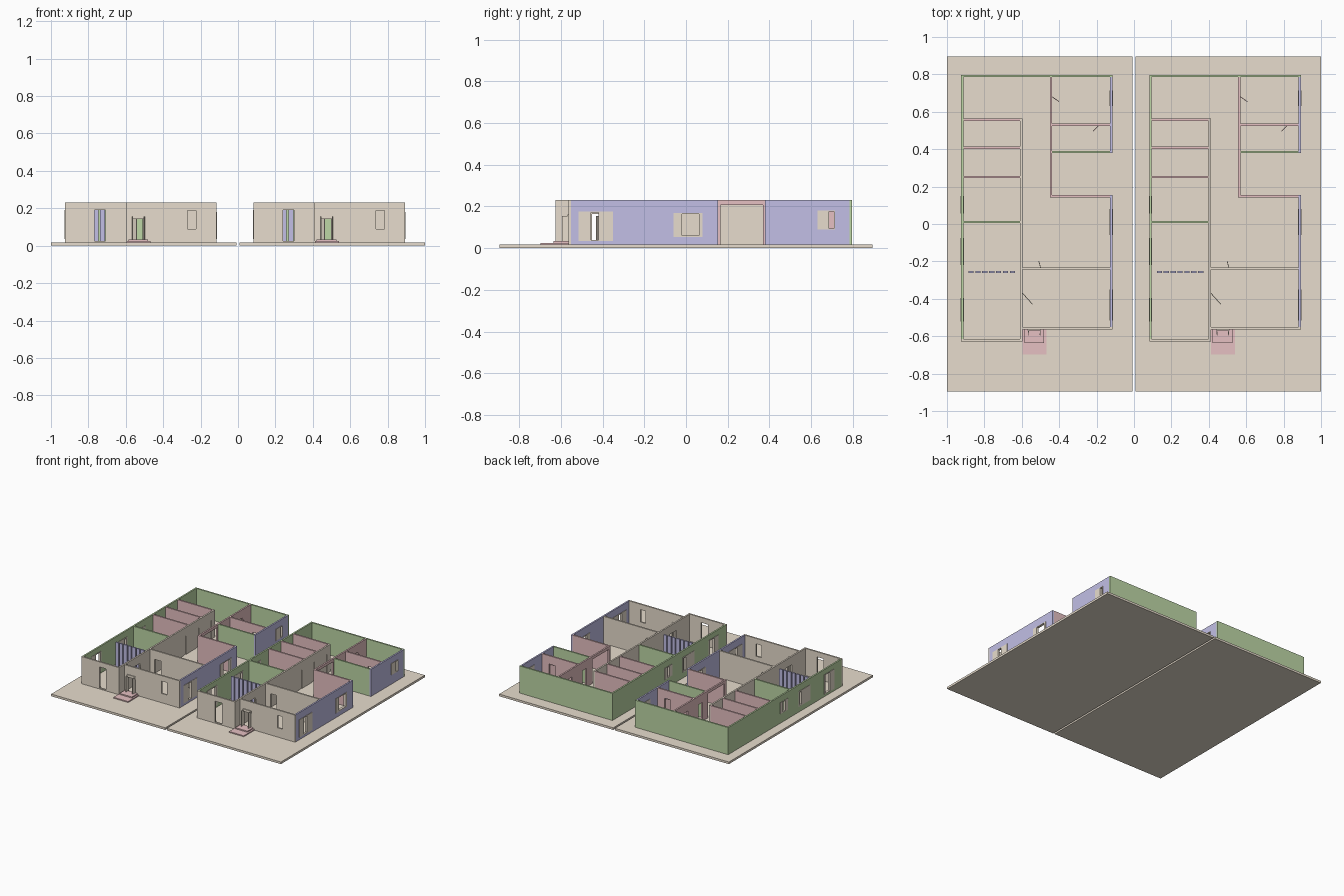
import bpy, bmesh, math

if "Cube" in bpy.data.objects:
    bpy.data.objects.remove(bpy.data.objects["Cube"])

BASE, TOP = 0.017, 0.23      # slab top and wall top
T = 0.0125                   # wall thickness
OFFSET = 1.007               # distance between the two houses


def material(name, col):
    m = bpy.data.materials.new(name)
    m.diffuse_color = (*col, 1)
    m.use_nodes = True
    m.node_tree.nodes["Principled BSDF"].inputs["Base Color"].default_value = m.diffuse_color
    return m


TAN = material("warm_tan", (0.80, 0.72, 0.61))
BLUE = material("soft_lilac", (0.54, 0.52, 0.79))
GREEN = material("sage_green", (0.51, 0.68, 0.38))
PINK = material("dusty_pink", (0.79, 0.53, 0.54))


def place(name, bm, mat):
    """Finish a mesh and put it in both houses."""
    bmesh.ops.recalc_face_normals(bm, faces=bm.faces)
    me = bpy.data.meshes.new(name)
    bm.to_mesh(me)
    bm.free()
    me.materials.append(mat)
    for side, dx in (("left", 0), ("right", OFFSET)):
        ob = bpy.data.objects.new(f"{name}_{side}_house", me)
        ob.location.x = dx
        bpy.context.collection.objects.link(ob)


def add_box(bm, x0, x1, y0, y1, z0, z1):
    vs = bmesh.ops.create_cube(bm, size=1)["verts"]
    for v in vs:
        v.co = (x1 if v.co.x > 0 else x0, y1 if v.co.y > 0 else y0, z1 if v.co.z > 0 else z0)


def box(name, mat, *dims):
    bm = bmesh.new()
    add_box(bm, *dims)
    place(name, bm, mat)


def wall(name, mat, axis, pos, a, b, holes=(), z_range=(BASE, TOP), thick=T):
    """Wall along an axis, centred on pos, with openings (u0, u1, z0, z1)."""
    us = sorted({a, b, *[h[0] for h in holes], *[h[1] for h in holes]})
    zs = sorted({*z_range, *[h[2] for h in holes], *[h[3] for h in holes]})

    def solid(i, j):
        if not (0 <= i < len(us) - 1 and 0 <= j < len(zs) - 1):
            return False
        u, z = (us[i] + us[i + 1]) / 2, (zs[j] + zs[j + 1]) / 2
        return not any(h[0] < u < h[1] and h[2] < z < h[3] for h in holes)

    bm = bmesh.new()

    def quad(*pts):
        bm.faces.new([bm.verts.new((u, pos + d, z) if axis == "x" else (pos + d, u, z))
                      for u, d, z in pts])

    n, f = -thick / 2, thick / 2
    for i in range(len(us) - 1):
        for j in range(len(zs) - 1):
            if not solid(i, j):
                continue
            u0, u1, z0, z1 = us[i], us[i + 1], zs[j], zs[j + 1]
            for d in (n, f):
                quad((u0, d, z0), (u1, d, z0), (u1, d, z1), (u0, d, z1))
            for u, k in ((u0, i - 1), (u1, i + 1)):
                if not solid(k, j):
                    quad((u, n, z0), (u, f, z0), (u, f, z1), (u, n, z1))
            for z, k in ((z0, j - 1), (z1, j + 1)):
                if not solid(i, k):
                    quad((u0, n, z), (u1, n, z), (u1, f, z), (u0, f, z))
    bmesh.ops.remove_doubles(bm, verts=bm.verts, dist=1e-5)
    bmesh.ops.dissolve_limit(bm, angle_limit=0.01, verts=bm.verts, edges=bm.edges)
    place(name, bm, mat)


def window(name, x, hole, gap):
    """Tan window panel filling a side-wall hole, with one open pane."""
    wall(name, TAN, "y", x, hole[0], hole[1], [gap], hole[2:], 0.018)


def leaf(name, mat, x, y, length, angle, top=0.155):
    """Open door leaf hinged at x, y."""
    bm = bmesh.new()
    add_box(bm, 0, length, -0.002, 0.002, BASE, top)
    c, s = math.cos(math.radians(angle)), math.sin(math.radians(angle))
    for v in bm.verts:
        v.co.x, v.co.y = x + v.co.x * c - v.co.y * s, y + v.co.x * s + v.co.y * c
    place(name, bm, mat)


# Ground slab
box("ground_slab", TAN, -1, -0.007, -0.895, 0.895, 0, BASE)

# Outer walls
L, R, M, K = -0.919, -0.121, -0.602, -0.444     # wall lines in x
left_windows = [(0.055, 0.15, 0.09, 0.18), (-0.22, -0.075, 0.06, 0.18), (-0.52, -0.395, 0.035, 0.19)]
left_gaps = [(0.09, 0.12, 0.095, 0.175), (-0.11, -0.085, 0.07, 0.17), (-0.465, -0.41, 0.04, 0.185)]
right_windows = [(-0.515, -0.35, 0.035, 0.175), (-0.06, 0.08, 0.053, 0.168), (0.63, 0.715, 0.09, 0.18)]
right_gaps = [(-0.455, -0.42, 0.04, 0.17), (-0.02, 0.062, 0.06, 0.163), (0.687, 0.711, 0.094, 0.176)]
wall("left_wall", GREEN, "y", L, -0.615, 0.785, left_windows)
wall("back_wall", GREEN, "x", 0.791, L - T / 2, R + T / 2)
wall("right_back_wall", BLUE, "y", R, 0.379, 0.785, right_windows[2:])
wall("right_wall", BLUE, "y", R, -0.551, 0.154, right_windows[:2])
wall("recess_back_wall", GREEN, "x", 0.385, K + T / 2, R - T / 2)
wall("recess_front_wall", PINK, "x", 0.148, K - T / 2, R - T / 2)
wall("front_left_wall", TAN, "x", -0.621, L - T / 2, M + T / 2, [(-0.767, -0.708, 0.025, 0.19)])
wall("front_right_wall", TAN, "x", -0.557, M + T / 2, R + T / 2,
     [(-0.565, -0.5, BASE, 0.16), (-0.27, -0.225, 0.09, 0.187)])

# Inner walls
wall("corridor_left_wall", TAN, "y", M, -0.615, 0.564,
     [(-0.45, -0.37, BASE, 0.165), (0.173, 0.207, BASE, 0.165),
      (0.327, 0.365, BASE, 0.165), (0.48, 0.52, BASE, 0.165)])
wall("corridor_right_wall", PINK, "y", K, 0.154, 0.785,
     [(0.165, 0.37, BASE, 0.207), (0.44, 0.49, BASE, 0.165), (0.62, 0.68, BASE, 0.165)])
for i, y in enumerate((0.558, 0.407, 0.251)):
    wall(f"bedroom_wall_{i + 1}", PINK, "x", y, L + T / 2, M - T / 2)
wall("living_room_back_wall", GREEN, "x", 0.011, L + T / 2, M - T / 2)
wall("back_room_wall", PINK, "x", 0.53, K + T / 2, R - T / 2, [(-0.24, -0.19, BASE, 0.165)])
wall("hall_wall", TAN, "x", -0.238, M + T / 2, R - T / 2, [(-0.555, -0.5, BASE, 0.16)])

# Slatted room divider
bm = bmesh.new()
for i in range(7):
    x = -0.885 + i * 0.0368
    add_box(bm, x, x + 0.028, -0.262, -0.25, BASE, 0.215)
place("divider_slats", bm, BLUE)

# Windows
for i, (h, g) in enumerate(zip(left_windows, left_gaps)):
    window(f"left_window_{i + 1}", L, h, g)
for i, (h, g) in enumerate(zip(right_windows, right_gaps)):
    window(f"right_window_{i + 1}", R, h, g)

# Entry steps and lintel
box("entry_lower_step", PINK, -0.596, -0.468, -0.698, -0.563, BASE, 0.025)
box("entry_upper_step", PINK, -0.586, -0.48, -0.635, -0.563, 0.025, 0.034)
box("entry_lintel", TAN, -0.569, -0.496, -0.569, -0.55, 0.143, 0.162)

# Open doors
leaf("entry_door_a", TAN, -0.565, -0.563, 0.032, -85)
leaf("entry_door_b", TAN, -0.5, -0.563, 0.032, -95)
leaf("front_room_door", TAN, -0.596, -0.37, 0.08, -48)
leaf("hall_door", TAN, -0.5, -0.232, 0.035, 105)
leaf("back_room_door_a", PINK, K + T / 2, 0.68, 0.045, -35)
leaf("back_room_door_b", PINK, -0.19, 0.524, 0.04, -135)

# Closed bedroom doors
for i, y in enumerate((0.207, 0.365, 0.52)):
    leaf(f"bedroom_door_{i + 1}", TAN, M, y, 0.04, -90, 0.165)
